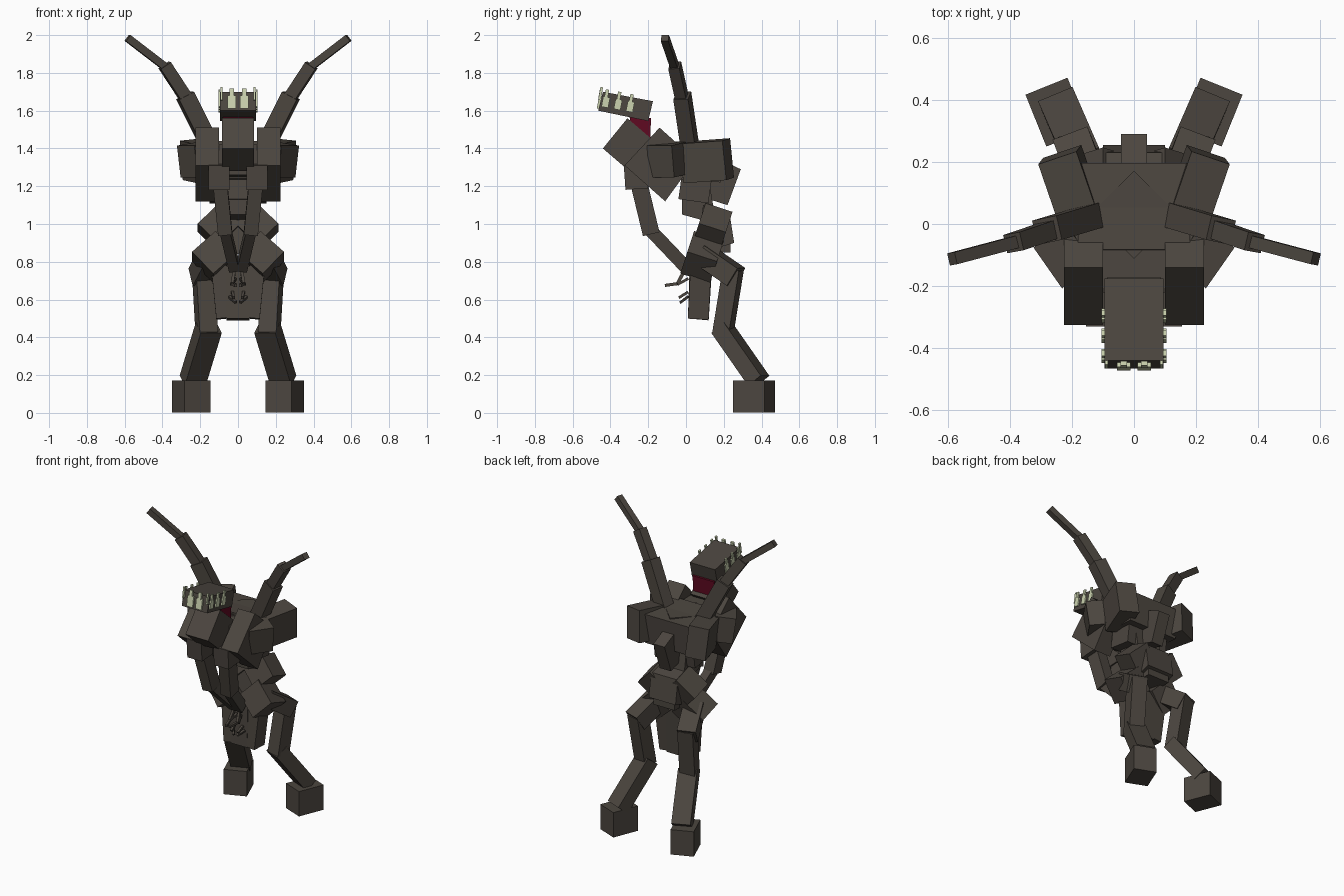
import bpy, bmesh, math
from mathutils import Matrix, Vector

if "Cube" in bpy.data.objects:
    bpy.data.objects.remove(bpy.data.objects["Cube"])


def mat(name, rgb):
    m = bpy.data.materials.new(name)
    m.diffuse_color = (*rgb, 1)
    m.use_nodes = True
    m.node_tree.nodes["Principled BSDF"].inputs["Base Color"].default_value = m.diffuse_color
    return m


HIDE = mat("dark_hide", (0.072, 0.061, 0.050))
FLESH = mat("red_flesh", (0.115, 0.003, 0.015))
TOOTH = mat("pale_tooth", (0.60, 0.65, 0.43))


def finish(name, bm, material):
    bmesh.ops.recalc_face_normals(bm, faces=bm.faces)
    me = bpy.data.meshes.new(name)
    bm.to_mesh(me)
    bm.free()
    me.materials.append(material)
    ob = bpy.data.objects.new(name, me)
    bpy.context.collection.objects.link(ob)


def cuboid(name, matrix, size, material):
    bm = bmesh.new()
    bmesh.ops.create_cube(bm, size=1, matrix=matrix @ Matrix.Diagonal((*size, 1)))
    finish(name, bm, material)


def box(name, c, size, rx=0, ry=0, rz=0, material=HIDE):
    """Box rolled about y, then pitched about x, then yawed about z (degrees)."""
    r = [Matrix.Rotation(math.radians(a), 4, ax) for a, ax in ((rz, 'Z'), (rx, 'X'), (ry, 'Y'))]
    cuboid(name, Matrix.Translation(c) @ r[0] @ r[1] @ r[2], size, material)


def limb(name, a, b, w, d, yaw=0, material=HIDE):
    """Box from point a to point b, w wide and d deep."""
    a, b = Vector(a), Vector(b)
    z = (b - a).normalized()
    side = Vector((math.cos(math.radians(yaw)), math.sin(math.radians(yaw)), 0))
    x = (side - z * side.dot(z)).normalized()
    rot = Matrix((x, z.cross(x), z)).transposed().to_4x4()
    cuboid(name, Matrix.Translation((a + b) / 2) @ rot, (w, d, (b - a).length), material)


def prism(name, yz, x0, x1, material=HIDE):
    """Side outline extruded from x0 to x1."""
    bm = bmesh.new()
    f = bm.faces.new([bm.verts.new((x0, y, z)) for y, z in yz])
    ext = bmesh.ops.extrude_face_region(bm, geom=[f])
    verts = [v for v in ext["geom"] if isinstance(v, bmesh.types.BMVert)]
    bmesh.ops.translate(bm, verts=verts, vec=(x1 - x0, 0, 0))
    finish(name, bm, material)


# Head, mouth and jaw
prism("head", [(-.44, 1.70), (-.175, 1.65), (-.20, 1.545), (-.465, 1.60)], -.095, .095)
prism("mouth", [(-.30, 1.58), (-.185, 1.56), (-.19, 1.44), (-.29, 1.50)], -.08, .08, FLESH)
prism("jaw", [(-.31, 1.56), (-.44, 1.40), (-.30, 1.28), (-.17, 1.44)], -.085, .085)

# Torso, from chest to pelvis
prism("neck", [(-.22, 1.42), (-.02, 1.42), (.02, 1.24), (-.22, 1.26)], -.12, .12)
box("chest", (0, .05, 1.33), (.36, .28, .20), rx=-4)
box("collar", (0, .03, 1.40), (.20, .20, .06), rz=45)
box("ribcage", (0, .05, 1.20), (.30, .16, .16), rx=-8)
prism("spine", [(.10, 1.38), (.29, 1.29), (.22, 1.10), (.03, 1.16)], -.042, .042)
prism("waist", [(-.02, 1.24), (.12, 1.24), (.16, 1.00), (-.02, 1.05)], -.09, .09)
prism("pelvis", [(.09, 1.10), (.23, 1.06), (.255, .90), (.06, .84)], -.10, .10)
box("pelvis_base", (0, .17, .90), (.16, .13, .10))

# Hanging loin plates
prism("loin_centre", [(.02, .80), (.14, .80), (.12, .49), (.01, .50)], -.06, .06)

for s, tag in ((1, "right"), (-1, "left")):
    def n(part):
        return tag + "_" + part

    # Horn of three narrowing segments
    limb(n("horn_base"), (s * .13, .025, 1.38), (s * .28, -.02, 1.68), .09, .08, -13 * s)
    limb(n("horn_middle"), (s * .27, -.02, 1.66), (s * .388, -.06, 1.84), .065, .06, -13 * s)
    limb(n("horn_tip"), (s * .37, -.055, 1.82), (s * .585, -.112, 1.985), .04, .04, -13 * s)

    # Shoulder blocks
    prism(n("shoulder"), [(-.14, 1.51), (-.325, 1.31), (-.11, 1.12), (.05, 1.34)],
          s * .10, s * .225)
    box(n("side_plate"), (s * .215, -.098, 1.34), (.13, .16, .17), ry=8 * s, rz=-35 * s)
    box(n("back_plate"), (s * .20, .11, 1.335), (.13, .24, .21), rx=4, ry=6 * s, rz=-19 * s)

    # Arm folded inward
    box(n("arm_block"), (s * .10, -.265, 1.25), (.11, .12, .13), rx=4)
    limb(n("upper_arm"), (s * .097, -.255, 1.24), (s * .068, -.185, .95), .075, .09)
    limb(n("forearm"), (s * .07, -.20, .98), (s * .02, .0, .77), .055, .07)
    for k, z in enumerate((.68, .61, .585)):
        limb(n("claw_%d" % k), (s * (.015 + .015 * k), .01, z + .03),
             (s * (.035 - .012 * k), -.045 + .008 * k, z), .014, .014)
    limb(n("long_claw"), (s * .02, -.01, .75), (s * .03, -.045, .685), .016, .018)
    limb(n("claw_tip"), (s * .03, -.04, .685), (s * .012, -.11, .675), .014, .016)

    # Hips: two tilted blocks
    box(n("upper_hip"), (s * .10, .14, .98), (.16, .15, .16), rx=-18, ry=45 * s)
    box(n("lower_hip"), (s * .125, .085, .825), (.17, .165, .165), rx=-18, ry=43 * s)
    limb(n("loin_plate"), (s * .105, .08, .80), (s * .075, .065, .50), .08, .11)

    # Leg and foot
    limb(n("thigh"), (s * .13, .09, .84), (s * .195, .265, .72), .12, .11, -22 * s)
    limb(n("upper_shin"), (s * .185, .25, .76), (s * .165, .195, .42), .10, .09, -15 * s)
    limb(n("lower_shin"), (s * .155, .19, .45), (s * .24, .385, .17), .12, .09, -22 * s)
    box(n("foot"), (s * .248, .36, .087), (.146, .18, .168), rz=-22 * s)

    # Front teeth with pointed stubs
    box(n("front_tooth"), (s * .033, -.458, 1.645), (.045, .016, .07), rx=-10, material=TOOTH)
    box(n("front_tooth_tip"), (s * .033, -.452, 1.695), (.022, .014, .045), rx=-10, material=TOOTH)
    box(n("corner_tooth"), (s * .088, -.452, 1.69), (.010, .014, .07), rx=-10, material=TOOTH)
    # Side teeth
    for k in range(3):
        y, z = -.425 + .065 * k, 1.645 - .012 * k
        box(n("side_tooth_%d" % k), (s * .098, y, z), (.012, .036, .055), rx=-11, material=TOOTH)
        box(n("side_tooth_tip_%d" % k), (s * .099, y + .005, z + .042), (.010, .018, .05),
            rx=-11, material=TOOTH)
